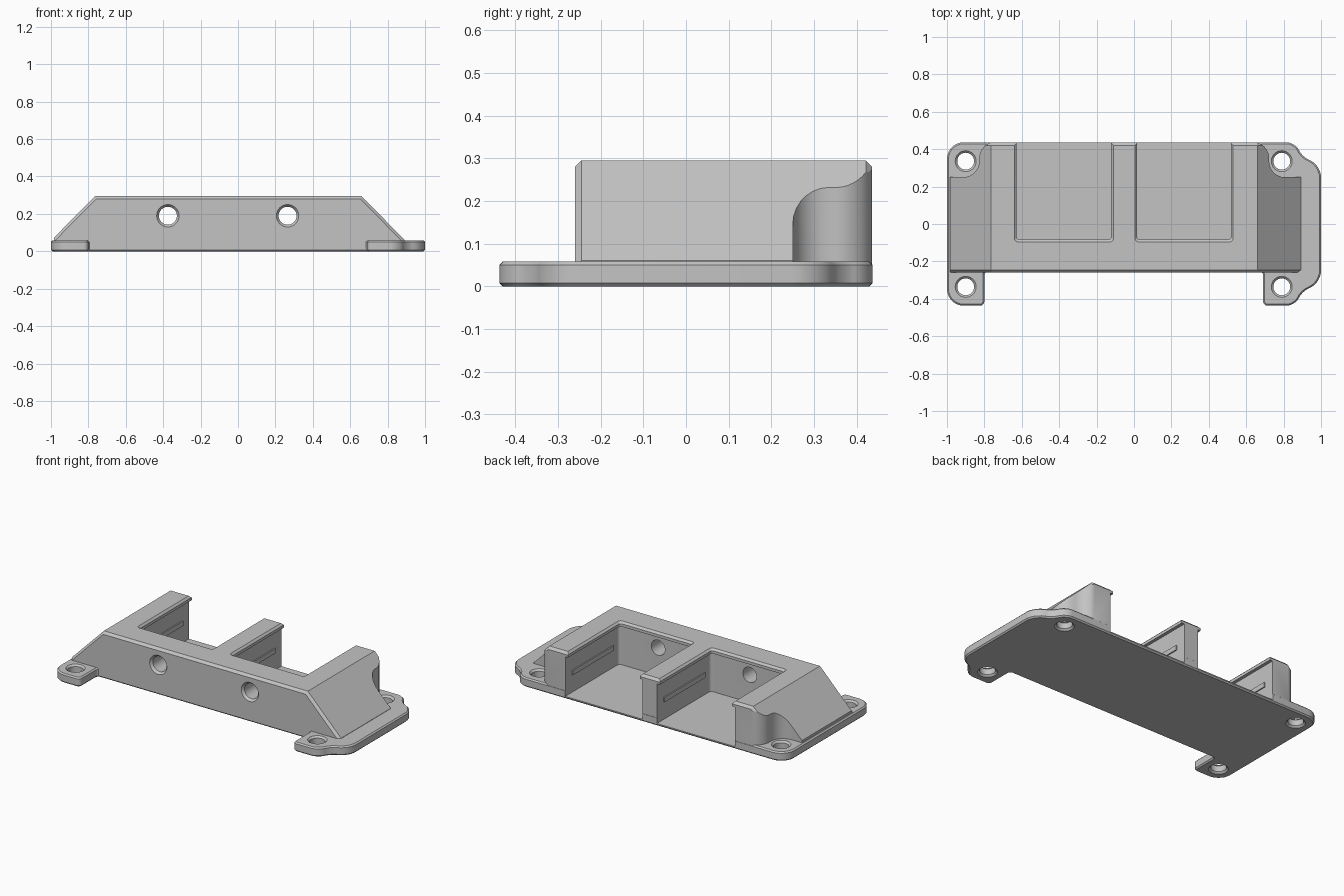
import bpy, bmesh, math
from mathutils import Vector, Matrix

cube = bpy.data.objects.get("Cube")
if cube:
    bpy.data.objects.remove(cube, do_unlink=True)

GREY = (0.55, 0.55, 0.55, 1)
mat = bpy.data.materials.new("plain grey")
mat.use_nodes = True
mat.diffuse_color = GREY
mat.node_tree.nodes["Principled BSDF"].inputs["Base Color"].default_value = GREY

TOP, PLATE, BACK, FRONT = 0.295, 0.058, 0.437, -0.26
MID = -0.0525              # symmetry plane of the raised housing


def rounded(points, steps=7):
    """Outline from (x, y, rounding distance) corners."""
    out = []
    for i, (x, y, r) in enumerate(points):
        c = Vector((x, y))
        if not r:
            out.append(c)
            continue
        prev = Vector(points[i - 1][:2])
        nxt = Vector(points[(i + 1) % len(points)][:2])
        a = c + (prev - c).normalized() * r
        b = c + (nxt - c).normalized() * r
        ha, hb = a.lerp(c, 0.55), b.lerp(c, 0.55)
        for k in range(steps + 1):
            t = k / steps
            s = 1 - t
            out.append(a * s**3 + ha * 3 * s * s * t + hb * 3 * s * t * t + b * t**3)
    return out


def circle(r, n=40):
    return [Vector((r * math.cos(math.tau * i / n), r * math.sin(math.tau * i / n)))
            for i in range(n)]


def loft(name, rings, matrix=None, bevel=0, bevel_test=None):
    """Solid through equal-sized outlines, given as (outline, height)."""
    bm = bmesh.new()
    loops = [[bm.verts.new((p.x, p.y, z)) for p in pts] for pts, z in rings]
    n = len(loops[0])
    for lo, hi in zip(loops, loops[1:]):
        for i in range(n):
            j = (i + 1) % n
            bm.faces.new((lo[i], lo[j], hi[j], hi[i]))
    bm.faces.new(loops[0])
    bm.faces.new(loops[-1])
    if matrix:
        bm.transform(matrix)
    bmesh.ops.recalc_face_normals(bm, faces=bm.faces)
    if bevel:
        edges = [e for e in bm.edges if bevel_test(*(v.co for v in e.verts))]
        bmesh.ops.bevel(bm, geom=edges, offset=bevel, segments=1,
                        affect='EDGES', profile=0.5)
    mesh = bpy.data.meshes.new(name)
    bm.to_mesh(mesh)
    bm.free()
    mesh.materials.append(mat)
    ob = bpy.data.objects.new(name, mesh)
    bpy.context.collection.objects.link(ob)
    return ob


def combine(target, other, operation):
    mod = target.modifiers.new("join", 'BOOLEAN')
    mod.operation, mod.solver, mod.object = operation, 'EXACT', other
    bpy.context.view_layer.objects.active = target
    bpy.ops.object.modifier_apply(modifier=mod.name)
    bpy.data.objects.remove(other, do_unlink=True)


def rect(x0, x1, y0, r):
    return rounded([(x0, y0, r), (x1, y0, r), (x1, 0.6, 0), (x0, 0.6, 0)])


# Base plate with screw ears
outline = rounded([
    (-1, -BACK, 0.09), (-0.8, -BACK, 0.025), (-0.8, -0.257, 0.015),
    (0.69, -0.257, 0.015), (0.69, -BACK, 0.025),
    (0.86, -BACK, 0.045), (0.9, -0.36, 0.035), (1, -0.315, 0.065),
    (1, 0.315, 0.065), (0.9, 0.36, 0.035), (0.86, BACK, 0.045), (-1, BACK, 0.09)])
housing = loft("mount_housing", [(outline, 0), (outline, PLATE)], None, 0.008,
               lambda a, b: abs(a.z - b.z) < 0.001)

# Raised housing with sloped ends, extruded front to back
profile = [Vector(p) for p in ((-0.985, 0.012), (-0.985, 0.072), (-0.765, TOP),
                               (0.66, TOP), (0.892, 0.06), (0.892, 0.012))]
upright = Matrix.Rotation(math.pi / 2, 4, 'X')
body = loft("raised_body", [(profile, -BACK + 0.001), (profile, -FRONT)], upright, 0.015,
            lambda a, b: abs(a.y - b.y) < 0.001 and max(a.z, b.z) > 0.2)

# Scooped rear corners above the screw ears
for side in (1, -1):
    pts = rounded([(x * side + MID, y, r) for x, y, r in (
        (1.3, 0.25, 0), (0.775, 0.25, 0.085), (0.775, 0.405, 0.05),
        (0.705, 0.44, 0), (0.705, 0.6, 0), (1.3, 0.6, 0))])
    combine(body, loft("scoop_cutter", [(pts, -0.1), (pts, 0.6)]), 'DIFFERENCE')
combine(housing, body, 'UNION')

# Two open-backed bays with an overhanging rim
bays = ((-0.628, -0.122), (0.017, 0.518))
for x0, x1 in bays:
    wide = rect(x0 - 0.02, x1 + 0.02, -0.1, 0.02)
    combine(housing, loft("bay_cutter", [(wide, 0.015), (wide, 0.265)]), 'DIFFERENCE')
    opening = rect(x0, x1, -0.083, 0.015)
    flare = rect(x0 - 0.012, x1 + 0.012, -0.096, 0.02)
    combine(housing, loft("rim_cutter", [(opening, 0.2), (opening, TOP - 0.012),
                                         (flare, TOP), (flare, 0.4)]), 'DIFFERENCE')

# Screw holes with chamfered mouths
for x in (-0.9, 0.79):
    for y in (-0.336, 0.336):
        rings = [(circle(0.056), -0.05), (circle(0.056), 0), (circle(0.045), 0.011),
                 (circle(0.045), PLATE - 0.011), (circle(0.056), PLATE),
                 (circle(0.056), 0.1)]
        combine(housing, loft("screw_cutter", rings, Matrix.Translation((x, y, 0))),
                'DIFFERENCE')

# Round ports through the front wall
for x in (-0.375, 0.265):
    rings = [(circle(0.048), -0.05), (circle(0.048), 0.145), (circle(0.06), 0.16),
             (circle(0.06), 0.25)]
    place = Matrix.Translation((x, FRONT + 0.16, 0.19)) @ upright
    combine(housing, loft("port_cutter", rings, place), 'DIFFERENCE')

# Thin grip rails on the bay side walls
for number, (x0, x1) in enumerate(bays):
    for side, wall, sign in (("right", x0 - 0.02, 1), ("left", x1 + 0.02, -1)):
        bar = [Vector((wall + dx * sign, y)) for dx, y in
               ((-0.005, -0.04), (0.007, -0.04), (0.007, 0.37), (-0.005, 0.37))]
        loft(f"bay_{number + 1}_{side}_rail", [(bar, 0.125), (bar, 0.155)])

# Smooth the curved walls and keep crisp edges
bpy.ops.object.select_all(action='DESELECT')
housing.select_set(True)
bpy.context.view_layer.objects.active = housing
bpy.ops.object.shade_smooth_by_angle(angle=math.radians(28))
